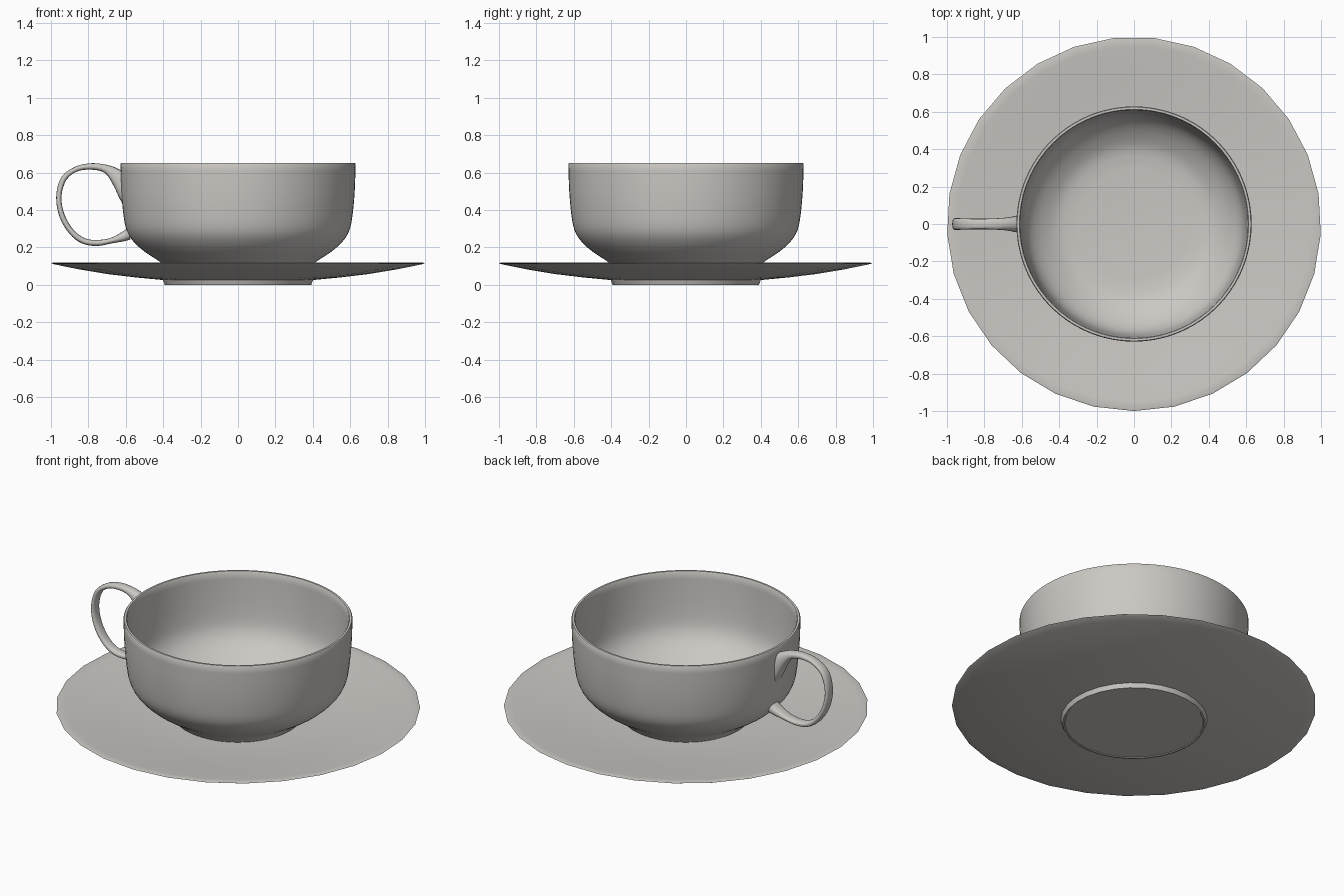
import bpy, bmesh, math

if "Cube" in bpy.data.objects:
    bpy.data.objects.remove(bpy.data.objects["Cube"])

mat = bpy.data.materials.new("warm_grey_china")
mat.diffuse_color = (0.60, 0.58, 0.55, 1)
mat.use_nodes = True
mat.node_tree.nodes["Principled BSDF"].inputs["Base Color"].default_value = mat.diffuse_color


def finish(name, bm, angle):
    bmesh.ops.recalc_face_normals(bm, faces=bm.faces)
    me = bpy.data.meshes.new(name)
    bm.to_mesh(me)
    bm.free()
    me.materials.append(mat)
    ob = bpy.data.objects.new(name, me)
    bpy.context.collection.objects.link(ob)
    bpy.ops.object.select_all(action='DESELECT')
    ob.select_set(True)
    bpy.context.view_layer.objects.active = ob
    bpy.ops.object.shade_smooth_by_angle(angle=math.radians(angle))
    return ob


def spline(pts, n):
    """Catmull-Rom resampling of a list of tuples."""
    out = []
    for i in range(len(pts) - 1):
        p = [pts[max(i - 1, 0)], pts[i], pts[i + 1], pts[min(i + 2, len(pts) - 1)]]
        for k in range(n):
            t = k / n
            out.append(tuple(0.5 * (2 * b + (c - a) * t + (2 * a - 5 * b + 4 * c - d) * t * t
                                    + (3 * b - a - 3 * c + d) * t ** 3) for a, b, c, d in zip(*p)))
    return out + [pts[-1]]


def bridge(bm, rings):
    for a, b in zip(rings, rings[1:]):
        n = len(a)
        for i in range(n):
            bm.faces.new((a[i], a[(i + 1) % n], b[(i + 1) % n], b[i]))
    bm.faces.new(rings[0])
    bm.faces.new(rings[-1])


def lathe(name, profile, sides, angle):
    """Revolve an (r, z) profile, first and last rings are capped."""
    bm = bmesh.new()
    rings = []
    for r, z in profile:
        rings.append([bm.verts.new((r * math.cos(a), r * math.sin(a), z))
                      for a in (2 * math.pi * i / sides - math.pi / 2 for i in range(sides))])
    bridge(bm, rings)
    return finish(name, bm, angle)


# Saucer: faceted rim, foot ring below
lathe("saucer", [(0.38, 0.004), (0.383, 0.0), (0.392, 0.0), (0.402, 0.026), (0.55, 0.040),
                 (0.70, 0.058), (0.85, 0.083), (0.95, 0.103), (0.992, 0.112), (1.0, 0.116),
                 (0.99, 0.119), (0.95, 0.115), (0.85, 0.104), (0.70, 0.086),
                 (0.55, 0.072), (0.42, 0.064), (0.30, 0.06)], 29, 50)

# Cup: outer wall up, rim, inner wall down
outer = spline([(0.35, 0.062), (0.41, 0.118), (0.50, 0.178), (0.56, 0.233), (0.595, 0.29),
                (0.612, 0.37), (0.624, 0.50), (0.629, 0.646)], 3)
inner = spline([(0.609, 0.646), (0.603, 0.50), (0.592, 0.37), (0.573, 0.30), (0.535, 0.245),
                (0.475, 0.195), (0.40, 0.155), (0.30, 0.14)], 3)
lathe("cup", outer + [(0.625, 0.652), (0.613, 0.652)] + inner, 72, 50)

# Handle: loft of oval sections between outer and inner edge points
# (outer x, outer z, inner x, inner z, half width)
sections = spline([
    (-0.612, 0.605, -0.612, 0.425, 0.045), (-0.635, 0.618, -0.635, 0.465, 0.043),
    (-0.675, 0.635, -0.668, 0.535, 0.036), (-0.725, 0.646, -0.712, 0.598, 0.031),
    (-0.79, 0.650, -0.785, 0.616, 0.028), (-0.87, 0.632, -0.86, 0.606, 0.028),
    (-0.945, 0.575, -0.918, 0.56, 0.030), (-0.972, 0.47, -0.944, 0.47, 0.031),
    (-0.953, 0.36, -0.927, 0.375, 0.031), (-0.90, 0.272, -0.88, 0.295, 0.030),
    (-0.835, 0.222, -0.82, 0.25, 0.029), (-0.755, 0.208, -0.755, 0.24, 0.030),
    (-0.675, 0.222, -0.685, 0.25, 0.033), (-0.61, 0.233, -0.625, 0.28, 0.040),
    (-0.575, 0.243, -0.59, 0.305, 0.044)], 4)
bm = bmesh.new()
rings = []
N = 20
for ox, oz, ix, iz, w in sections:
    ring = []
    for k in range(N):
        a = 2 * math.pi * k / N
        c, s = math.cos(a), math.sin(a)
        u = 0.5 + 0.5 * math.copysign(abs(c) ** 0.8, c)
        y = w * math.copysign(abs(s) ** 0.8, s)
        ring.append(bm.verts.new((ix + (ox - ix) * u, y, iz + (oz - iz) * u)))
    rings.append(ring)
bridge(bm, rings)
finish("handle", bm, 50)
